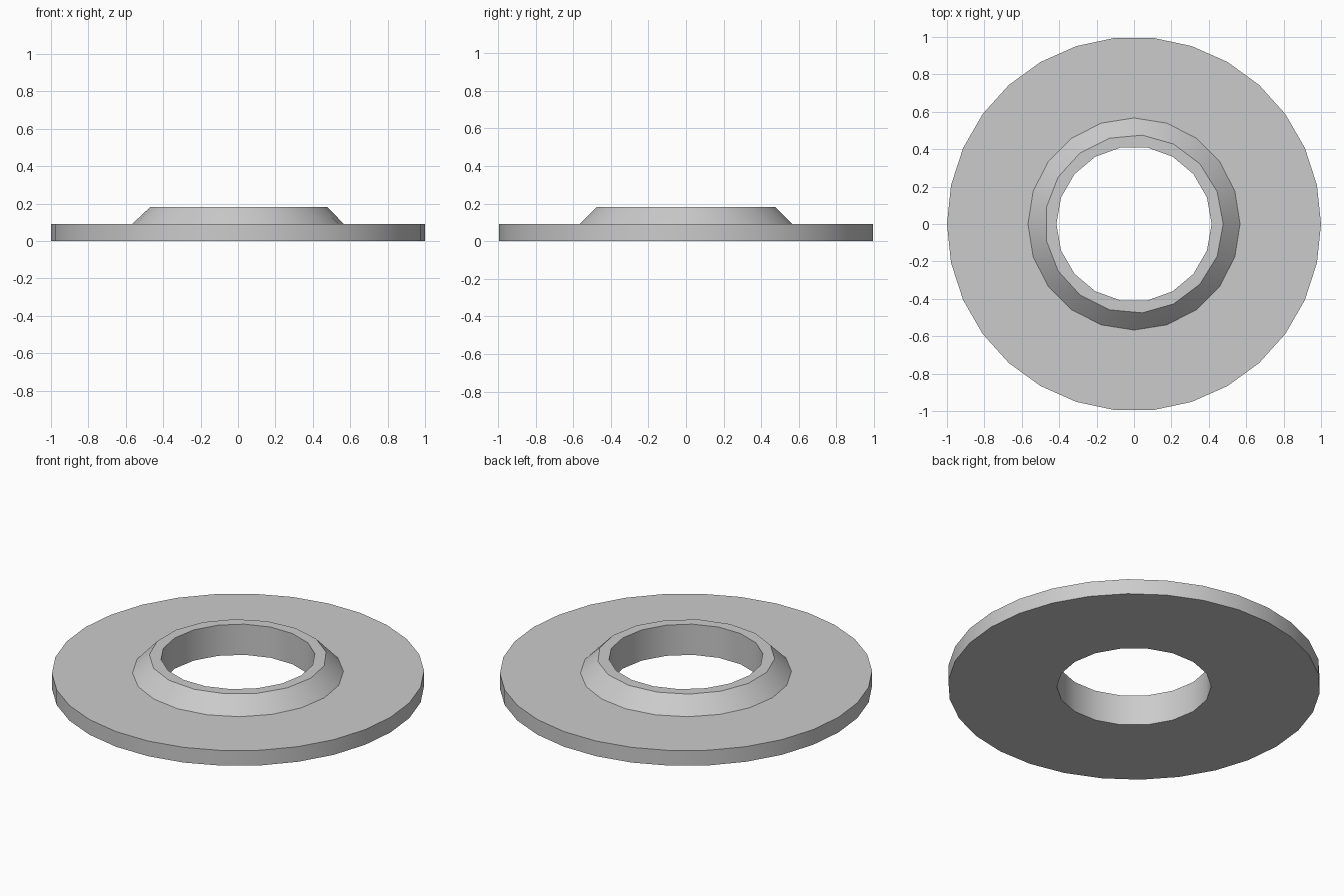
import bpy
import bmesh
from math import cos, sin, radians, tau

if "Cube" in bpy.data.objects:
    bpy.data.objects.remove(bpy.data.objects["Cube"], do_unlink=True)

grey = bpy.data.materials.new("light_grey")
grey.use_nodes = True
colour = (0.6, 0.6, 0.6, 1)
grey.diffuse_color = colour
grey.node_tree.nodes["Principled BSDF"].inputs["Base Color"].default_value = colour

bm = bmesh.new()


def ring(sides, radius, z):
    return [bm.verts.new((radius * cos(tau * i / sides), radius * sin(tau * i / sides), z))
            for i in range(sides)]


def join(a, b):
    """Skin two rings, as quads when the counts match, else as a triangle strip."""
    na, nb = len(a), len(b)
    if na == nb:
        for i in range(na):
            bm.faces.new((a[i], a[(i + 1) % na], b[(i + 1) % na], b[i]))
        return
    i = j = 0
    while i < na or j < nb:
        if j == nb or (i < na and (i + 1) / na <= (j + 1) / nb):
            bm.faces.new((a[i], a[(i + 1) % na], b[j % nb]))
            i += 1
        else:
            bm.faces.new((a[i % na], b[(j + 1) % nb], b[j]))
            j += 1


# Closed section: disc rim, sloped collar, then the bore back to the base
section = [
    ring(30, 1.0, 0),
    ring(30, 1.0, 0.09),
    ring(20, 0.567, 0.09),
    ring(17, 0.477, 0.182),
    ring(18, 0.415, 0.182),
    ring(18, 0.415, 0),
]
for k, lower in enumerate(section):
    join(lower, section[(k + 1) % len(section)])
bmesh.ops.recalc_face_normals(bm, faces=bm.faces[:])

mesh = bpy.data.meshes.new("flanged_washer")
bm.to_mesh(mesh)
bm.free()
mesh.materials.append(grey)
washer = bpy.data.objects.new("flanged_washer", mesh)
bpy.context.collection.objects.link(washer)

# Smooth the round walls, keep the rims crisp
bpy.ops.object.select_all(action='DESELECT')
washer.select_set(True)
bpy.context.view_layer.objects.active = washer
bpy.ops.object.shade_smooth_by_angle(angle=radians(30))
